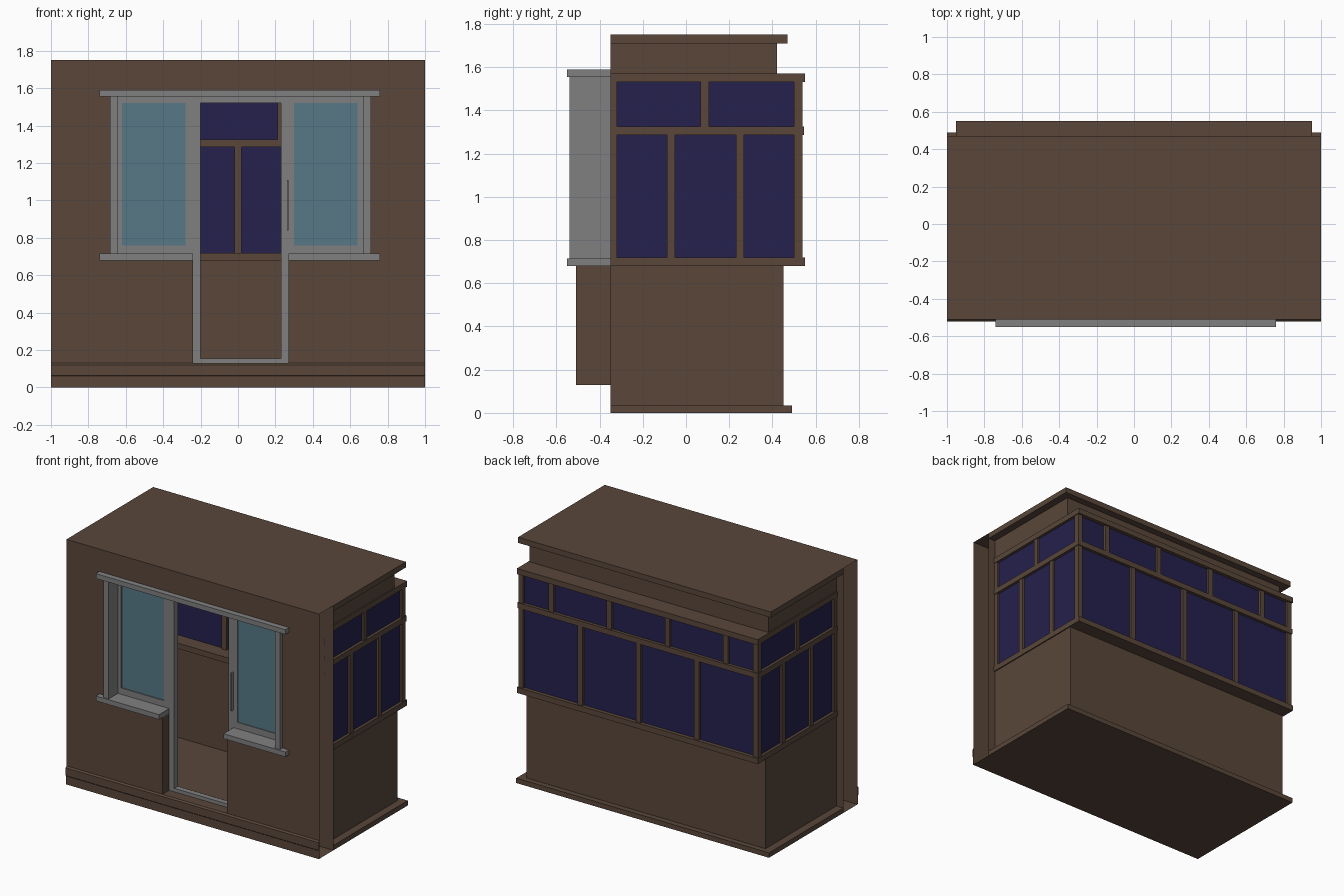
import bpy

cube = bpy.data.objects.get("Cube")
if cube:
    bpy.data.objects.remove(cube, do_unlink=True)


def material(name, rgb):
    m = bpy.data.materials.new(name)
    m.use_nodes = True
    m.diffuse_color = (*rgb, 1)
    m.node_tree.nodes["Principled BSDF"].inputs["Base Color"].default_value = (*rgb, 1)
    return m


brown = material("brown_wood", (0.1, 0.062, 0.042))
grey = material("grey_trim", (0.216, 0.216, 0.216))
teal = material("teal_glass", (0.095, 0.19, 0.235))
navy = material("navy_glass", (0.018, 0.015, 0.075))


def mesh(name, verts, faces, mat):
    me = bpy.data.meshes.new(name)
    me.from_pydata(verts, [], faces)
    me.materials.append(mat)
    ob = bpy.data.objects.new(name, me)
    bpy.context.collection.objects.link(ob)
    return ob


def box(name, xs, ys, zs, mat):
    verts = [(x, y, z) for x in sorted(xs) for y in sorted(ys) for z in sorted(zs)]
    faces = [(0, 1, 3, 2), (4, 6, 7, 5), (0, 4, 5, 1),
             (2, 3, 7, 6), (0, 2, 6, 4), (1, 5, 7, 3)]
    return mesh(name, verts, faces, mat)


def wall_sheet(name, y, z_low):
    """Upright sheet with one opening for the door and both windows."""
    xs = [-1, -0.685, -0.24, 0.27, 0.71, 1]
    zs = [z_low, 0.13, 0.68, 1.59, 1.75]
    holes = {(2, 1), (1, 2), (2, 2), (3, 2)}
    n = len(xs)
    verts = [(x, y, z) for z in zs for x in xs]
    faces = [(j * n + i, j * n + i + 1, (j + 1) * n + i + 1, (j + 1) * n + i)
             for j in range(len(zs) - 1) for i in range(n - 1) if (i, j) not in holes]
    mesh(name, verts, faces, brown)


FRONT, INNER = -0.51, -0.35

# Front shell, open at both ends
wall_sheet("front_wall", FRONT, 0)
wall_sheet("inner_wall", INNER, 0)
profile = [(FRONT, 0.13), (-0.52, 0.12), (-0.52, 0.065), (-0.515, 0.06), (-0.515, 0)]
mesh("skirting", [(x, y, z) for y, z in profile for x in (-1, 1)],
     [(2 * i, 2 * i + 2, 2 * i + 3, 2 * i + 1) for i in range(len(profile) - 1)], brown)
for name, z, y in (("roof_front_sheet", 1.75, FRONT), ("floor_front_sheet", 0, -0.515)):
    mesh(name, [(-1, y, z), (1, y, z), (1, INNER, z), (-1, INNER, z)], [(0, 1, 2, 3)], brown)

# Doorway step and reveals
mesh("doorway_reveal",
     [(x, y, z) for x, z in ((-0.24, 0.68), (-0.24, 0.13), (0.27, 0.13), (0.27, 0.68))
      for y in (FRONT, INNER)],
     [(2 * i, 2 * i + 1, 2 * i + 3, 2 * i + 2) for i in range(3)], brown)

# Roof, floor and back walls
box("roof_slab", (-1, 1), (INNER, 0.47), (1.71, 1.75), brown)
box("floor_slab", (-1, 1), (INNER, 0.49), (0, 0.035), brown)
for part, y, z0, z1 in (("lower", 0.45, 0.035, 0.68), ("fascia", 0.42, 1.57, 1.71)):
    box(part + "_back_wall", (-0.945, 0.945), (y - 0.02, y), (z0, z1), brown)
    for side, s in (("left", 1), ("right", -1)):
        box(f"{part}_{side}_wall", (s * 0.925, s * 0.945), (INNER, y - 0.02), (z0, z1), brown)

# Rails running round the glazed band
for part, z0, z1, depth, y1 in (("sill", 0.68, 0.72, 0.14, 0.55),
                                ("transom", 1.285, 1.325, 0.045, 0.545),
                                ("head", 1.53, 1.57, 0.14, 0.55)):
    box(part + "_back_rail", (-0.953, 0.953), (y1 - depth, y1), (z0, z1), brown)
    for side, s in (("left", 1), ("right", -1)):
        box(f"{part}_{side}_rail", (s * 0.91, s * 0.953), (INNER, y1 - depth), (z0, z1), brown)

# Glass and mullions of the glazed band
box("back_glass", (-0.93, 0.93), (0.515, 0.523), (0.72, 1.53), navy)
LOWER, UPPER = (0.72, 1.285), (1.325, 1.53)
for xs, zs in (((-0.46, 0, 0.46), LOWER), ((-0.69, -0.23, 0.23, 0.69), UPPER)):
    for x in xs:
        box("back_mullion", (x - 0.019, x + 0.019), (0.5, 0.54), zs, brown)
for side, s in (("left", 1), ("right", -1)):
    box(side + "_glass", (s * 0.925, s * 0.933), (INNER, 0.515), (0.72, 1.53), navy)
    box(side + "_corner_post", (s * 0.91, s * 0.948), (0.5, 0.54), (0.72, 1.53), brown)
    box(side + "_front_post", (s * 0.91, s * 0.948), (INNER, -0.32), (0.72, 1.53), brown)
    for ys, zs in (((-0.07, 0.25), LOWER), ((0.087,), UPPER)):
        for y in ys:
            box(side + "_mullion", (s * 0.91, s * 0.948), (y - 0.019, y + 0.019), zs, brown)

# Outer grey surround of the front opening
SURROUND = (-0.55, INNER)
box("front_head", (-0.74, 0.76), SURROUND, (1.555, 1.59), grey)
for side, x0, x1, j0, j1 in (("right", -0.74, -0.24, -0.685, -0.645),
                             ("left", 0.27, 0.76, 0.67, 0.71)):
    box(side + "_front_sill", (x0, x1), SURROUND, (0.68, 0.715), grey)
    box(side + "_front_jamb", (j0, j1), (-0.54, INNER), (0.715, 1.555), grey)

# Recessed window and door frames
FRAME = (-0.435, -0.395)
for side, outer, g0, g1, door, edge in (("right", -0.645, -0.62, -0.28, -0.2, -0.24),
                                        ("left", 0.67, 0.64, 0.3, 0.23, 0.27)):
    box(side + "_window_stile", (outer, g0), FRAME, (0.715, 1.555), grey)
    box(side + "_door_post", (g1, door), FRAME, (0.715, 1.555), grey)
    box(side + "_door_stile", (edge, door), FRAME, (0.13, 0.715), grey)
    box(side + "_window_bottom", (g0, g1), FRAME, (0.715, 0.76), grey)
    box(side + "_window_top", (g0, g1), FRAME, (1.52, 1.555), grey)
    box(side + "_window_glass", (g0, g1), (-0.428, -0.42), (0.76, 1.52), teal)
box("door_top", (-0.2, 0.23), FRAME, (1.52, 1.555), grey)
box("door_threshold", (-0.2, 0.23), FRAME, (0.13, 0.155), grey)
box("door_handle", (0.261, 0.269), (-0.455, -0.435), (0.84, 1.11), grey)
